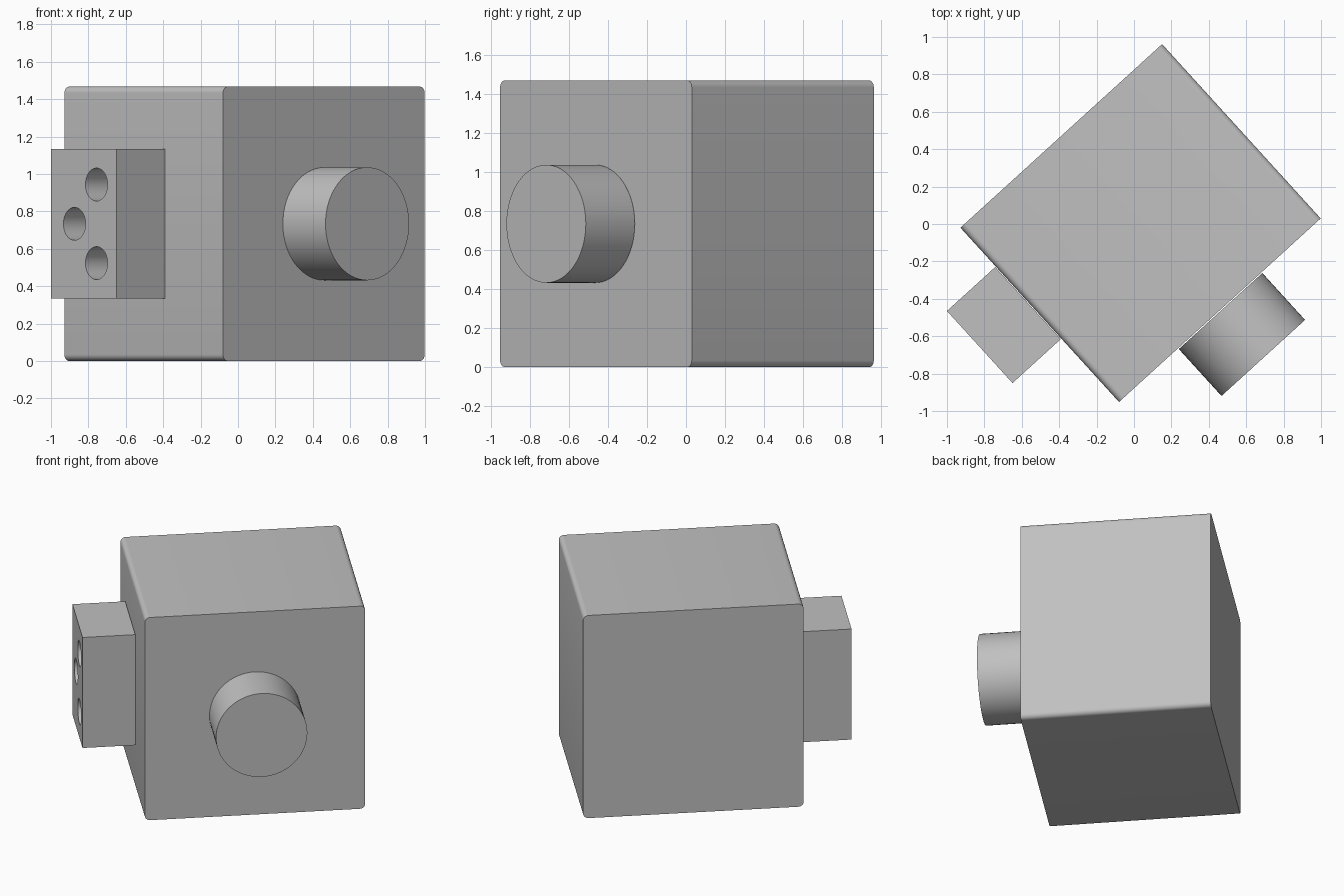
import bpy, bmesh, math
from mathutils import Matrix, Vector

cube = bpy.data.objects.get("Cube")
if cube:
    bpy.data.objects.remove(cube, do_unlink=True)

# Whole model is turned about z: local -y is the lens side, local -x the plug side
PLACE = Matrix.Translation((0.035, 0.005, 0)) @ Matrix.Rotation(math.radians(42.3), 4, "Z")
HALF_W, HALF_D, HEIGHT = 0.729, 0.63, 1.467
MID = HEIGHT / 2

grey = bpy.data.materials.new("plain grey")
grey.use_nodes = True
colour = (0.53, 0.53, 0.53, 1)
grey.diffuse_color = colour
grey.node_tree.nodes["Principled BSDF"].inputs["Base Color"].default_value = colour


def finish(name, bm):
    mesh = bpy.data.meshes.new(name)
    bm.to_mesh(mesh)
    bm.free()
    mesh.materials.append(grey)
    obj = bpy.data.objects.new(name, mesh)
    bpy.context.collection.objects.link(obj)
    obj.matrix_world = PLACE
    return obj


def box(low, high):
    low, high = Vector(low), Vector(high)
    bm = bmesh.new()
    bmesh.ops.create_cube(bm, size=1, matrix=Matrix.Translation((low + high) / 2)
                          @ Matrix.Diagonal((*(high - low), 1)))
    return bm


def add_cylinder(bm, centre, radius, length, axis, sides):
    turn = Vector((0, 0, 1)).rotation_difference(Vector(axis)).to_matrix().to_4x4()
    bmesh.ops.create_cone(bm, cap_ends=True, segments=sides, radius1=radius, radius2=radius,
                          depth=length, matrix=Matrix.Translation(centre) @ turn)


def smooth(obj):
    bpy.ops.object.select_all(action="DESELECT")
    obj.select_set(True)
    bpy.context.view_layer.objects.active = obj
    bpy.ops.object.shade_smooth_by_angle(angle=math.radians(35))


# Main body: only the four edges running front to back are rounded
bm = box((-HALF_W, -HALF_D, 0), (HALF_W, HALF_D, HEIGHT))
long_edges = [e for e in bm.edges if abs(e.verts[0].co.y - e.verts[1].co.y) > HALF_D]
bmesh.ops.bevel(bm, geom=long_edges, offset=0.035, segments=6, profile=0.5, affect="EDGES")
smooth(finish("body", bm))

# Round barrel standing just off the front face
bm = bmesh.new()
start, end = -HALF_D - 0.006, -HALF_D - 0.345
add_cylinder(bm, (0, (start + end) / 2, MID), 0.302, start - end, (0, 1, 0), 64)
smooth(finish("barrel", bm))

# Side block with three round holes through it
block = finish("side_block", box((-1.082, -0.172, MID - 0.4), (-HALF_W - 0.004, 0.349, MID + 0.4)))
bm = bmesh.new()
for y, rise in ((-0.013, 0.21), (-0.013, -0.21), (0.162, 0)):
    add_cylinder(bm, (-0.9, y, MID + rise), 0.088, 0.6, (1, 0, 0), 40)
cutter = finish("hole_cutter", bm)
cutter.hide_render = True
cut = block.modifiers.new("holes", "BOOLEAN")
cut.operation = "DIFFERENCE"
cut.solver = "EXACT"
cut.object = cutter
bpy.ops.object.select_all(action="DESELECT")
bpy.context.view_layer.objects.active = block
block.select_set(True)
bpy.ops.object.modifier_apply(modifier=cut.name)
bpy.data.objects.remove(cutter, do_unlink=True)
smooth(block)
